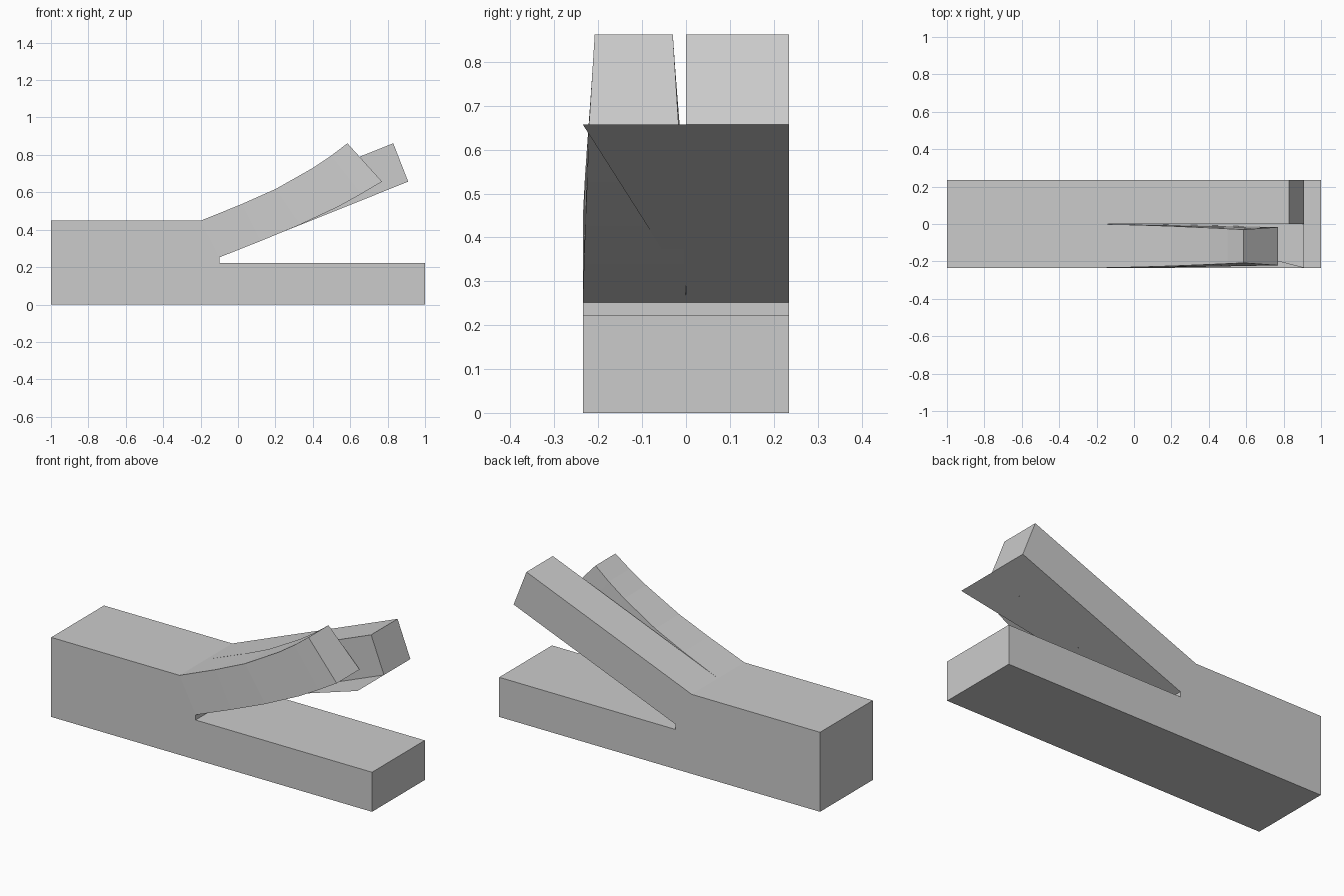
import bpy, bmesh

if "Cube" in bpy.data.objects:
    bpy.data.objects.remove(bpy.data.objects["Cube"])

W = 0.235  # half width


def loft(name, rings, cap_start=True, cap_end=True, skip=()):
    """Bridge closed rings of points; skip lists side indices left open."""
    bm = bmesh.new()
    vs = [[bm.verts.new(p) for p in r] for r in rings]
    n = len(rings[0])
    for a, b in zip(vs, vs[1:]):
        for i in range(n):
            if i not in skip:
                j = (i + 1) % n
                bm.faces.new((a[i], a[j], b[j], b[i]))
    if cap_start:
        bm.faces.new(vs[0][::-1])
    if cap_end:
        bm.faces.new(vs[-1])
    bmesh.ops.recalc_face_normals(bm, faces=bm.faces[:])
    me = bpy.data.meshes.new(name)
    bm.to_mesh(me)
    bm.free()
    ob = bpy.data.objects.new(name, me)
    bpy.context.collection.objects.link(ob)
    return ob


# Block with the long lower bar; the sloping joint face (index 4) stays open
profile = [(-1, 0), (1, 0), (1, .223), (-.1, .223), (-.1, .252), (-.2, .448), (-1, .448)]
loft("block_and_bar", [[(x, y, z) for x, z in profile] for y in (-W, W)], skip=(4,))


def section(top, bottom, top_y, bottom_y):
    """Four-sided section of a branch: outer/inner edges at top and bottom."""
    return [(top[0], top_y[0], top[1]), (top[0], top_y[1], top[1]),
            (bottom[0], bottom_y[1], bottom[1]), (bottom[0], bottom_y[0], bottom[1])]


# Straight branch on the back half
loft("straight_branch", [
    section((-.2, .448), (-.1, .252), (0, W), (0, W)),
    section((.83, .862), (.91, .657), (0, W), (0, W))], cap_start=False)

# Curved, tapering branch on the front half
curve = [  # top x,z ; bottom x,z ; taper 0..1
    ((-.2, .448), (-.1, .252), 0),
    ((.02, .537), (.12, .339), .17),
    ((.2, .617), (.33, .426), .38),
    ((.4, .73), (.54, .525), .68),
    ((.5, .797), (.66, .592), .85),
    ((.585, .862), (.77, .657), 1)]
loft("curved_branch", [
    section(t, b, (-W + .027 * k, -.03 * k), (-W + .014 * k, -.017 * k))
    for t, b, k in curve], cap_start=False)

# Thin triangular sheet continuing the underside of the straight branch
me = bpy.data.meshes.new("underside_sheet")
me.from_pydata([(-.01, 0, .288), (.91, 0, .657), (.91, -W, .657)], [], [(0, 1, 2)])
me.flip_normals()
bpy.context.collection.objects.link(bpy.data.objects.new("underside_sheet", me))
